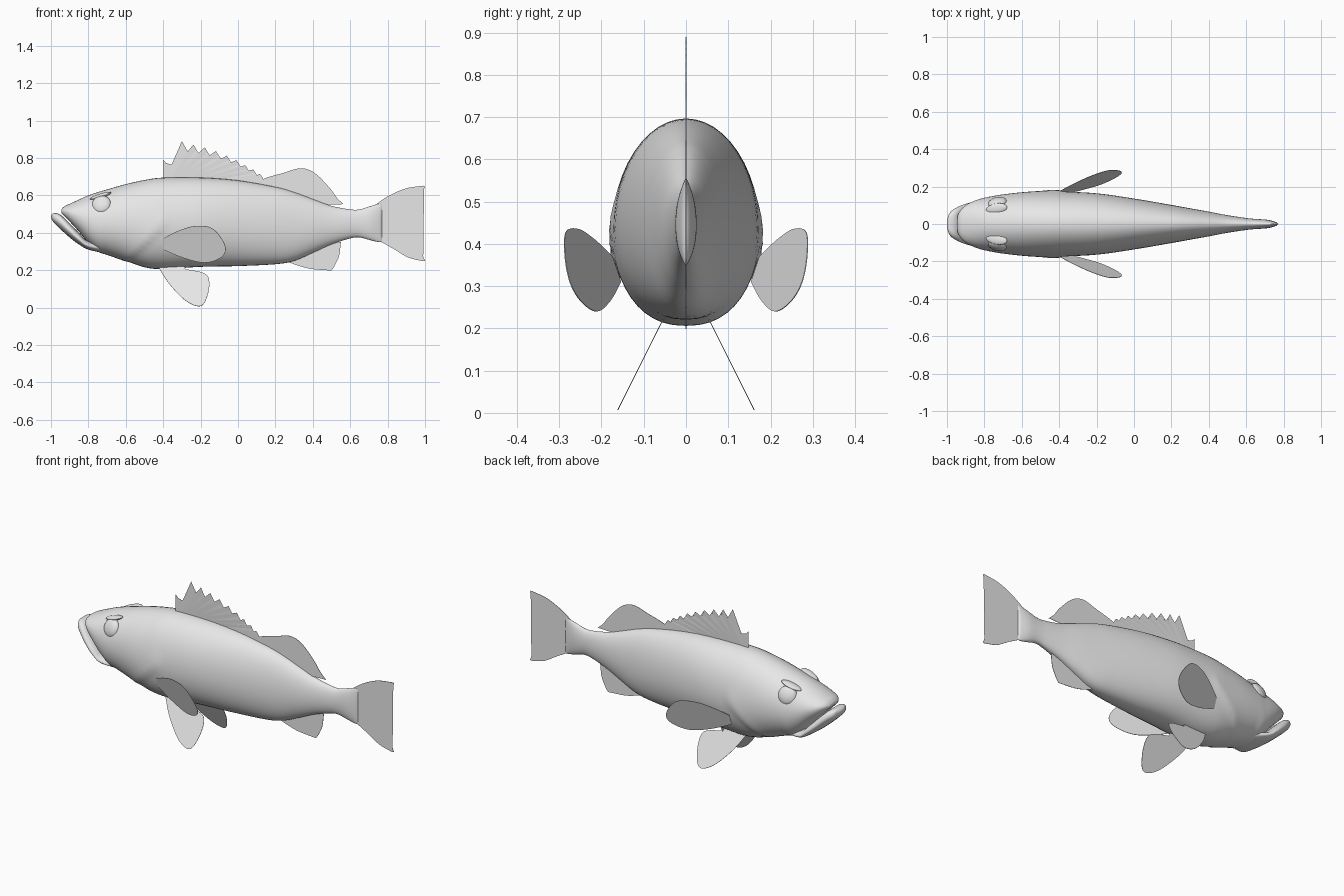
import bpy, bmesh
from math import sin, cos, pi, exp
from mathutils import Vector, Matrix

cube = bpy.data.objects.get("Cube")
if cube:
    bpy.data.objects.remove(cube)

# One plain grey for the whole fish
grey = bpy.data.materials.new("plain grey")
grey.use_nodes = True
COLOUR = (0.8, 0.8, 0.8, 1)
grey.diffuse_color = COLOUR
grey.node_tree.nodes["Principled BSDF"].inputs["Base Color"].default_value = COLOUR


def make_object(name, bm, smooth=True):
    bmesh.ops.recalc_face_normals(bm, faces=bm.faces)
    mesh = bpy.data.meshes.new(name)
    bm.to_mesh(mesh)
    bm.free()
    mesh.materials.append(grey)
    for poly in mesh.polygons:
        poly.use_smooth = smooth
    obj = bpy.data.objects.new(name, mesh)
    bpy.context.collection.objects.link(obj)
    return obj


def smooth_path(points, steps=6):
    """Catmull-Rom curve through open control points."""
    pts = [Vector(p) for p in points]
    pts = [pts[0] * 2 - pts[1]] + pts + [pts[-1] * 2 - pts[-2]]
    out = []
    for a, b, c, d in zip(pts, pts[1:], pts[2:], pts[3:]):
        for i in range(steps):
            t = i / steps
            out.append(b + (c - a) * (t / 2) + (a * 2 - b * 5 + c * 4 - d) * (t * t / 2)
                       + (b * 3 - a - c * 3 + d) * (t ** 3 / 2))
    return out + [pts[-2]]


def signed_power(value, power):
    return abs(value) ** power * (1 if value >= 0 else -1)


def loft(name, stations, shape, steps, sides=48, detail=None):
    """Skin egg-shaped sections given as (x, top, bottom, half width)."""
    bm = bmesh.new()
    rings = []
    for x, top, bottom, width in smooth_path(stations, steps):
        upper, lower = shape(x)
        mid = bottom + 0.46 * (top - bottom)
        ring = []
        for i in range(sides):
            a = 2 * pi * i / sides
            up = sin(a) >= 0
            y = max(width, 0.002) * signed_power(cos(a), upper if up else lower)
            z = mid + sin(a) * (top - mid if up else mid - bottom)
            if detail:
                y, z = detail(x, y, z, mid)
            ring.append(bm.verts.new((x, y, z)))
        rings.append(ring)
    for r, s in zip(rings, rings[1:]):
        for i in range(sides):
            j = (i + 1) % sides
            bm.faces.new((r[i], r[j], s[j], s[i]))
    bm.faces.new(rings[0])
    bm.faces.new(rings[-1])
    return make_object(name, bm)


def gill_ridge(x, y, z, mid):
    """Slight swelling that ends at the slanted gill edge."""
    edge = -0.4 - max(0, 0.44 - z) * 1.1
    s = x - edge
    f = exp(s / 0.08) if s < 0 else max(0, 1 - s / 0.035)
    f *= min(1, max(0, 1 - (z - 0.44) / 0.08))
    return y * (1 + 0.05 * f), mid + (z - mid) * (1 + 0.02 * f)


def body_shape(x):
    return 1, 0.45 + 0.4 * min(1, max(0, (x + 0.9) / 0.2))


# Body, with the underside of the snout following the mouth
loft("body", [
    (-.945, .525, .505, .04), (-.93, .54, .49, .07), (-.9, .555, .46, .1),
    (-.85, .578, .405, .125), (-.8, .6, .345, .14), (-.75, .617, .3, .15),
    (-.7, .632, .282, .158), (-.6, .66, .25, .169), (-.5, .682, .216, .174),
    (-.4, .695, .206, .174), (-.2, .695, .218, .164), (0, .68, .222, .136),
    (.2, .645, .232, .102), (.3, .617, .25, .084), (.4, .58, .293, .066),
    (.5, .544, .338, .047), (.6, .525, .37, .032), (.65, .525, .375, .027),
    (.71, .543, .36, .023), (.755, .555, .35, .012), (.77, .55, .355, .003),
], body_shape, steps=7, detail=gill_ridge)

# Jutting lower jaw
loft("lower_jaw", [
    (-1, .495, .478, .02), (-.985, .505, .455, .06), (-.95, .497, .42, .087),
    (-.9, .45, .375, .108), (-.85, .4, .337, .118), (-.8, .355, .31, .113),
    (-.7, .34, .288, .075),
], lambda x: (0.45, 0.8), steps=5)


def ellipsoid(name, centre, radii, turn):
    bm = bmesh.new()
    bmesh.ops.create_uvsphere(bm, u_segments=32, v_segments=16, radius=1)
    bm.transform(Matrix.Translation(centre) @ turn.to_matrix().to_4x4()
                 @ Matrix.Diagonal((*radii, 1)))
    return make_object(name, bm)


# Eyes and low brow ridges
for side, label in ((1, "left"), (-1, "right")):
    outward = Vector((-0.22, 0.9 * side, 0.35))
    ellipsoid(label + "_eye", (-.73, .113 * side, .55), (.052, .052, .026),
              outward.to_track_quat('Z', 'Y'))
    along = Vector((0.11, 0.02 * side, 0.035))
    ellipsoid(label + "_brow", (-.735, .082 * side, .597), (.028, .012, .06),
              along.to_track_quat('Z', 'Y'))


def fin(name, outline, depth=lambda x, z: 0):
    """Thin flat fin from an outline in x and z; depth gives y."""
    bm = bmesh.new()
    face = bm.faces.new([bm.verts.new((p[0], depth(p[0], p[1]), p[1])) for p in outline])
    bmesh.ops.triangulate(bm, faces=[face])
    obj = make_object(name, bm, smooth=False)
    thick = obj.modifiers.new("thickness", 'SOLIDIFY')
    thick.thickness = 0.002
    thick.offset = 0
    return obj


# Spiny dorsal fin: scalloped membrane between spine tips
tips = [(-.3, .89), (-.238, .872), (-.178, .857), (-.118, .837), (-.06, .812), (-.008, .788),
        (.04, .76), (.083, .738), (.12, .712), (.155, .69)]
spiny = [(-.4, .64), (-.4, .79), (-.385, .773), (-.355, .765), (-.325, .82)]
for i, (tip, following) in enumerate(zip(tips, tips[1:])):
    dip = 0.055 - 0.0035 * i
    gap = following[0] - tip[0]
    spiny.append(tip)
    for along, fall in ((0.25, 0.8), (0.5, 1.0), (0.8, 0.75)):
        spiny.append((tip[0] + gap * along, tip[1] - dip * fall))
fin("spiny_dorsal_fin", spiny + [tips[-1], (.17, .62)])

# Soft dorsal fin
fin("soft_dorsal_fin", [(.1, .62)] + smooth_path([
    (.1, .675), (.17, .7), (.25, .722), (.335, .745), (.41, .72),
    (.49, .64), (.53, .585), (.565, .553)]) + [(.48, .55), (.4, .52)])

# Anal fin
fin("anal_fin", [(.3, .3)] + smooth_path([
    (.26, .247), (.32, .225), (.39, .207), (.5, .198)]) + smooth_path([
    (.515, .22), (.54, .275), (.55, .35)]) + [(.5, .36), (.42, .36)])

# Tail fin with a hollow trailing edge
fin("tail_fin", smooth_path([(.7, .52), (.76, .568), (.82, .605), (.9, .638), (.995, .652)])
    + smooth_path([(1, .645), (.95, .55), (.928, .45), (.95, .345), (1, .25)])
    + smooth_path([(.99, .248), (.91, .268), (.83, .315), (.77, .348), (.7, .38)]))

# Paired fins
pectoral = smooth_path([
    (-.4, .37), (-.32, .41), (-.235, .435), (-.145, .427), (-.085, .365), (-.066, .305),
    (-.1, .262), (-.18, .24), (-.29, .265), (-.4, .31)])
pelvic = [(-.4, .25)] + smooth_path([
    (-.425, .215), (-.37, .13), (-.29, .045), (-.22, .008), (-.18, .025), (-.155, .1),
    (-.16, .165), (-.2, .19), (-.28, .205)]) + [(-.3, .25)]
for side, label in ((1, "left"), (-1, "right")):
    fin(label + "_pectoral_fin", pectoral,
        lambda x, z: side * (.165 + .36 * (x + .38) + .33 * (z - .32)))
    fin(label + "_pelvic_fin", pelvic, lambda x, z: side * (.055 + .5 * (.22 - z)))
